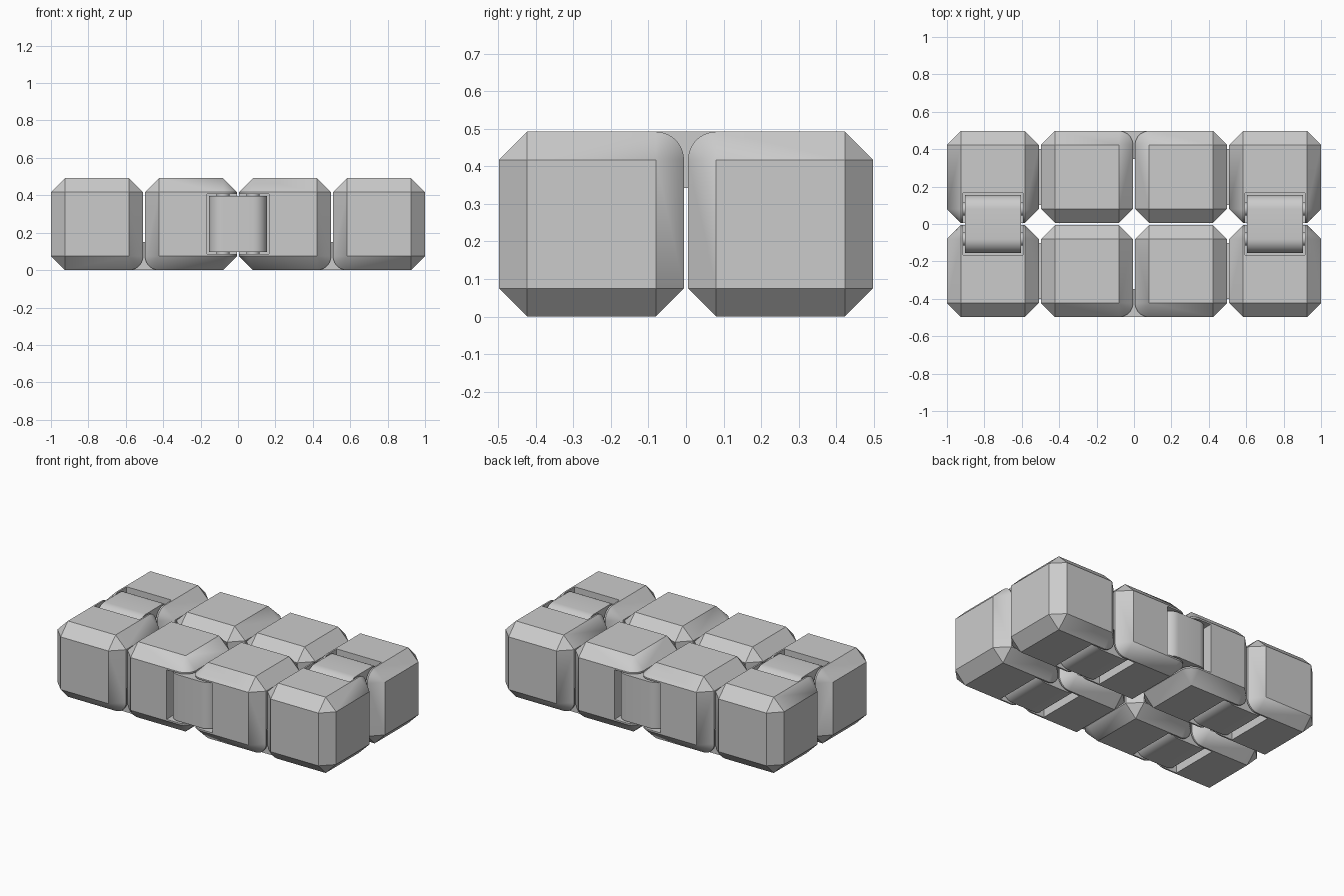
import bpy, bmesh, math
from mathutils import Vector, Matrix

if "Cube" in bpy.data.objects:
    bpy.data.objects.remove(bpy.data.objects["Cube"])

S, G, B = 0.492, 0.0107, 0.075      # cube size, gap, edge cut
P, H = S + G, S / 2                 # pitch, half size
ARC = 10                            # fillet segments

grey = bpy.data.materials.new("grey plastic")
grey.diffuse_color = (0.6, 0.6, 0.6, 1)
grey.use_nodes = True
grey.node_tree.nodes["Principled BSDF"].inputs["Base Color"].default_value = grey.diffuse_color


def add_object(name, bm, matrix=None):
    bmesh.ops.recalc_face_normals(bm, faces=bm.faces)
    me = bpy.data.meshes.new(name)
    bm.to_mesh(me)
    bm.free()
    ob = bpy.data.objects.new(name, me)
    bpy.context.collection.objects.link(ob)
    if matrix:
        me.transform(matrix)
    me.materials.append(grey)
    return ob


def select_only(ob):
    bpy.ops.object.select_all(action='DESELECT')
    ob.select_set(True)
    bpy.context.view_layer.objects.active = ob


def smooth(ob):
    select_only(ob)
    bpy.ops.object.shade_smooth_by_angle(angle=math.radians(25))


def cube_block(name, centre, round_edges):
    """Chamfered cube; round_edges lists edge midpoints as sign triples."""
    bm = bmesh.new()
    signs = [(x, y, z) for x in (-1, 1) for y in (-1, 1) for z in (-1, 1)]
    for s in signs:
        for a in range(3):
            bm.verts.new([s[i] * (H if i == a else H - B) for i in range(3)])
    # rounded hinge edges
    for e in round_edges:
        a = e.index(0)
        u, v = [i for i in range(3) if i != a]
        for end in (-1, 1):
            for k in range(1, ARC):
                t = math.pi / 2 * k / ARC
                p = [0, 0, 0]
                p[a] = end * (H - B)
                p[u] = e[u] * (H - B + B * math.cos(t))
                p[v] = e[v] * (H - B + B * math.sin(t))
                bm.verts.new(p)
    bmesh.ops.convex_hull(bm, input=bm.verts[:])
    bmesh.ops.dissolve_limit(bm, angle_limit=math.radians(0.5),
                             verts=bm.verts[:], edges=bm.edges[:])
    return add_object(name, bm, Matrix.Translation(centre))


def hinge_frame(origin, across, out):
    """Local x = hinge axis, y = across the gap, z = outward."""
    y, z = Vector(across), Vector(out)
    x = y.cross(z)
    m = Matrix((x, y, z)).transposed().to_4x4()
    m.translation = Vector(origin)
    return m


def pocket_cutter(m):
    bm = bmesh.new()
    bmesh.ops.create_cube(bm, size=1, matrix=Matrix.Translation((0, 0, -0.055))
                          @ Matrix.Diagonal((0.322, 0.33, 0.22, 1)))
    ob = add_object("pocket_cutter", bm, m)
    ob.hide_render = True
    return ob


def hinge_link(m):
    # pill-shaped prism
    bm = bmesh.new()
    ring, r, n = [], 0.075, 16
    for side in (1, -1):
        for k in range(n + 1):
            t = math.pi * k / n
            ring.append((-0.15, side * (0.08 + r * math.sin(t)),
                         -r + side * r * math.cos(t)))
    face = bm.faces.new([bm.verts.new(p) for p in ring])
    ext = bmesh.ops.extrude_face_region(bm, geom=[face])['geom']
    bmesh.ops.translate(bm, vec=(0.30, 0, 0),
                        verts=[v for v in ext if isinstance(v, bmesh.types.BMVert)])
    smooth(add_object("hinge_link", bm, m))
    # pins running into the pocket walls
    for y in (-0.08, 0.08):
        bm = bmesh.new()
        bmesh.ops.create_cone(bm, cap_ends=True, segments=20, radius1=0.035,
                              radius2=0.035, depth=0.34,
                              matrix=Matrix.Translation((0, y, -r))
                              @ Matrix.Rotation(math.pi / 2, 4, 'Y'))
        smooth(add_object("hinge_pin", bm, m))


# hinges: two on top, one front, one back, four underneath
frames = []
for s in (-1, 1):
    frames.append(hinge_frame((s * 1.5 * P, 0, S), (0, 1, 0), (0, 0, 1)))
    frames.append(hinge_frame((0, s * (S + G / 2), H), (1, 0, 0), (0, s, 0)))
    for t in (-1, 1):
        frames.append(hinge_frame((s * P, t * P / 2, 0), (1, 0, 0), (0, 0, -1)))
cutters = [pocket_cutter(m) for m in frames]

# eight cubes with hinge pockets cut out
for sx in (-1, 1):
    for sy in (-1, 1):
        for outer in (False, True):
            c = Vector((sx * P * (1.5 if outer else 0.5), sy * P / 2, H))
            if outer:
                edges = [(0, -sy, 1), (-sx, 0, -1)]
            else:
                edges = [(-sx, sy, 0), (sx, 0, -1)]
            ob = cube_block("outer_cube" if outer else "inner_cube", c, edges)
            for m, cut in zip(frames, cutters):
                if (m.translation - c).length < 0.4:
                    mod = ob.modifiers.new("pocket", 'BOOLEAN')
                    mod.operation = 'DIFFERENCE'
                    mod.solver = 'EXACT'
                    mod.object = cut
                    select_only(ob)
                    bpy.ops.object.modifier_apply(modifier=mod.name)
            smooth(ob)

for cut in cutters:
    bpy.data.objects.remove(cut)
for m in frames:
    hinge_link(m)
